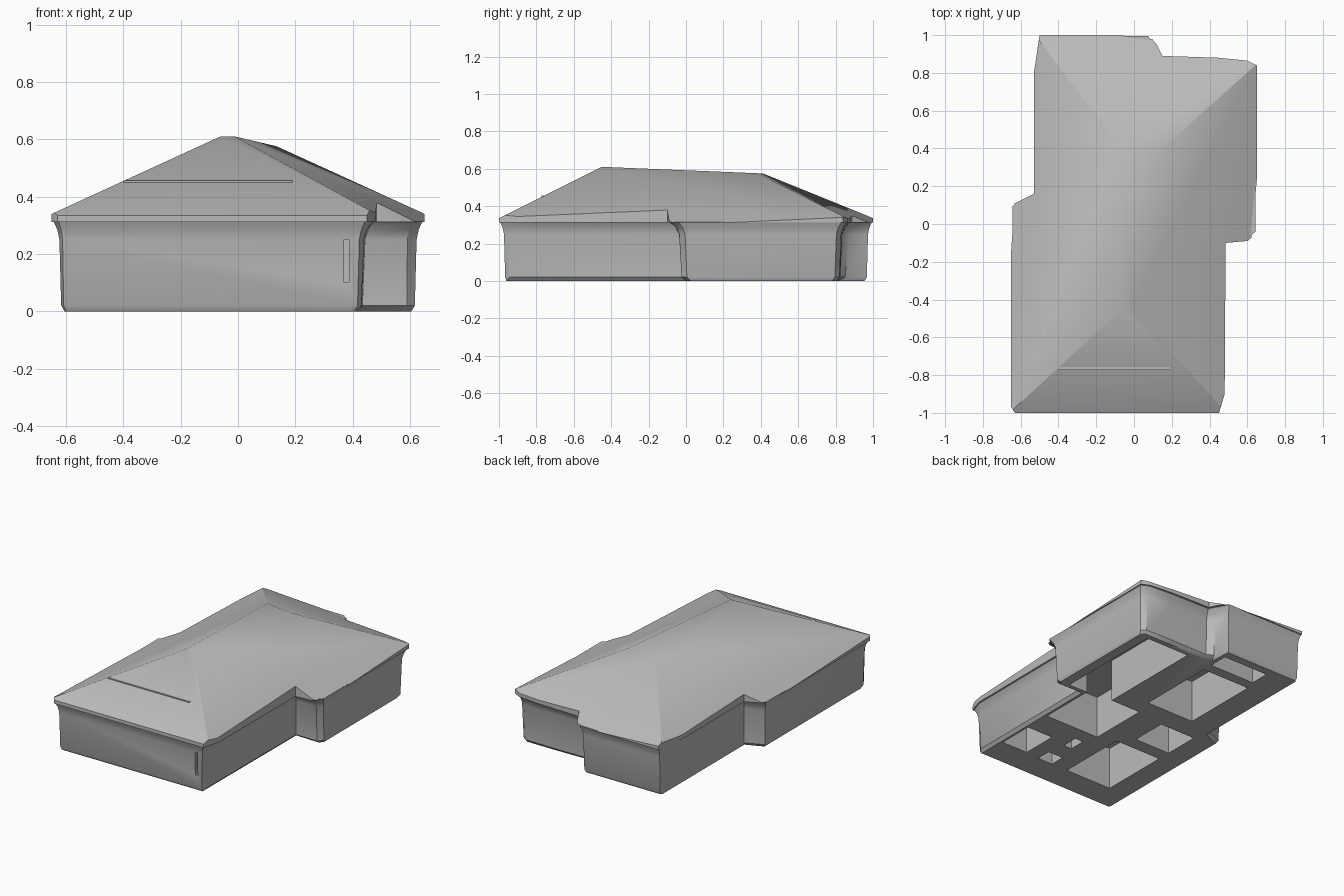
import bpy
import bmesh
from mathutils import Vector

old = bpy.data.objects.get("Cube")
if old:
    bpy.data.objects.remove(old, do_unlink=True)

grey = bpy.data.materials.new("plain_grey")
grey.use_nodes = True
grey.diffuse_color = (0.5, 0.5, 0.5, 1)
grey.node_tree.nodes["Principled BSDF"].inputs["Base Color"].default_value = (0.5, 0.5, 0.5, 1)

# Paired plans: eave line and foot of the walls, counter-clockwise
EAVE = [(-.63, -1), (.45, -1), (.48, -.9), (.485, -.1), (.6, -.09), (.65, -.05),
        (.65, .84), (.6, .865), (.45, .88), (.15, .89), (.12, .95), (.08, 1),
        (-.5, 1), (-.53, .8), (-.53, .16), (-.65, .1), (-.65, -.97)]
WALL = [(-.61, -.97), (.42, -.97), (.435, -.94), (.44, -.03), (.59, -.03), (.62, 0),
        (.62, .8), (.59, .825), (.4, .83), (.12, .83), (.08, .86), (.06, .97),
        (-.49, .97), (-.505, .9), (-.505, .12), (-.62, .07), (-.62, -.95)]


def ring(t, z):
    """Plan blended from wall (t=0) to eave (t=1) at height z."""
    return [Vector((*Vector(w).lerp(Vector(e), t), z)) for w, e in zip(WALL, EAVE)]


def loft(rings):
    bm = bmesh.new()
    rows = [[bm.verts.new(p) for p in r] for r in rings]
    n = len(rows[0])
    for a, b in zip(rows, rows[1:]):
        for i in range(n):
            j = (i + 1) % n
            bm.faces.new((a[i], a[j], b[j], b[i]))
    bm.faces.new(rows[0][::-1])
    bm.faces.new(rows[-1])
    return bm


def finish(bm, name):
    bmesh.ops.recalc_face_normals(bm, faces=bm.faces[:])
    me = bpy.data.meshes.new(name)
    bm.to_mesh(me)
    bm.free()
    ob = bpy.data.objects.new(name, me)
    bpy.context.collection.objects.link(ob)
    me.materials.append(grey)
    return ob


def box(name, lo, hi):
    bm = bmesh.new()
    bmesh.ops.create_cube(bm, size=1)
    lo, hi = Vector(lo), Vector(hi)
    for v in bm.verts:
        v.co = (lo + hi) / 2 + v.co * (hi - lo)
    return finish(bm, name)


def activate(ob):
    bpy.ops.object.select_all(action="DESELECT")
    ob.select_set(True)
    bpy.context.view_layer.objects.active = ob


def cut(ob, lo, hi):
    cutter = box("cutter", lo, hi)
    cutter.hide_render = True
    mod = ob.modifiers.new("cut", "BOOLEAN")
    mod.operation, mod.solver, mod.object = "DIFFERENCE", "EXACT", cutter
    activate(ob)
    bpy.ops.object.modifier_apply(modifier=mod.name)
    bpy.data.objects.remove(cutter, do_unlink=True)


def smooth(ob):
    activate(ob)
    bpy.ops.object.shade_smooth_by_angle(angle=0.6)


# Walls: rounded foot, slight flare under the eaves
walls = finish(loft([ring(-.5, 0), ring(-.1, .02), ring(.1, .25), ring(.35, .285), ring(.8, .315)]), "walls")

# Rooms open from below: x0, x1, y0, y1
ROOMS = [(-.46, -.12, -.78, -.31), (0, .11, -.78, -.68), (.03, .09, -.56, -.45),
         (.21, .4, -.77, -.53), (0, .4, -.35, .05), (.22, .54, .03, .77),
         (-.32, .03, .17, .7), (-.46, -.2, -.22, .02), (-.3, .03, .77, .9)]
for x0, x1, y0, y1 in ROOMS:
    cut(walls, (x0, y0, -.1), (x1, y1, .28))

# Narrow slot near the front corner
cut(walls, (.37, -1.1, .1), (.388, -.95, .25))
smooth(walls)

# Hip roof: eave prism trimmed by sloping planes
roof_bm = loft([ring(1, .312), ring(1, .8)])


def slope_plane(a, b, z, rise):
    """Plane over the eave line a-b, climbing to its left by rise per unit."""
    d = (Vector(b) - Vector(a)).normalized()
    inward = Vector((-d.y, d.x))
    return Vector((*a, z)), Vector((-inward.x * rise, -inward.y * rise, 1))


PLANES = [slope_plane((-.65, -1), (.48, -1), .335, .5),
          slope_plane((.48, -1), (.65, .84), .34, .5),
          slope_plane((.65, .86), (-.5, 1), .335, .45),
          slope_plane((-.53, .8), (-.65, -1), .34, .49),
          (Vector((0, -.45, .61)), Vector((0, .041, 1)))]
for co, no in PLANES:
    geom = roof_bm.verts[:] + roof_bm.edges[:] + roof_bm.faces[:]
    out = bmesh.ops.bisect_plane(roof_bm, geom=geom, dist=1e-5, plane_co=co, plane_no=no, clear_outer=True)
    rim = [e for e in out["geom_cut"] if isinstance(e, bmesh.types.BMEdge)]
    bmesh.ops.holes_fill(roof_bm, edges=rim, sides=0)
roof = finish(roof_bm, "hip_roof")
smooth(roof)

# Raised course across the front slope
box("roof_course", (-.4, -.772, .438), (.19, -.755, .456))
